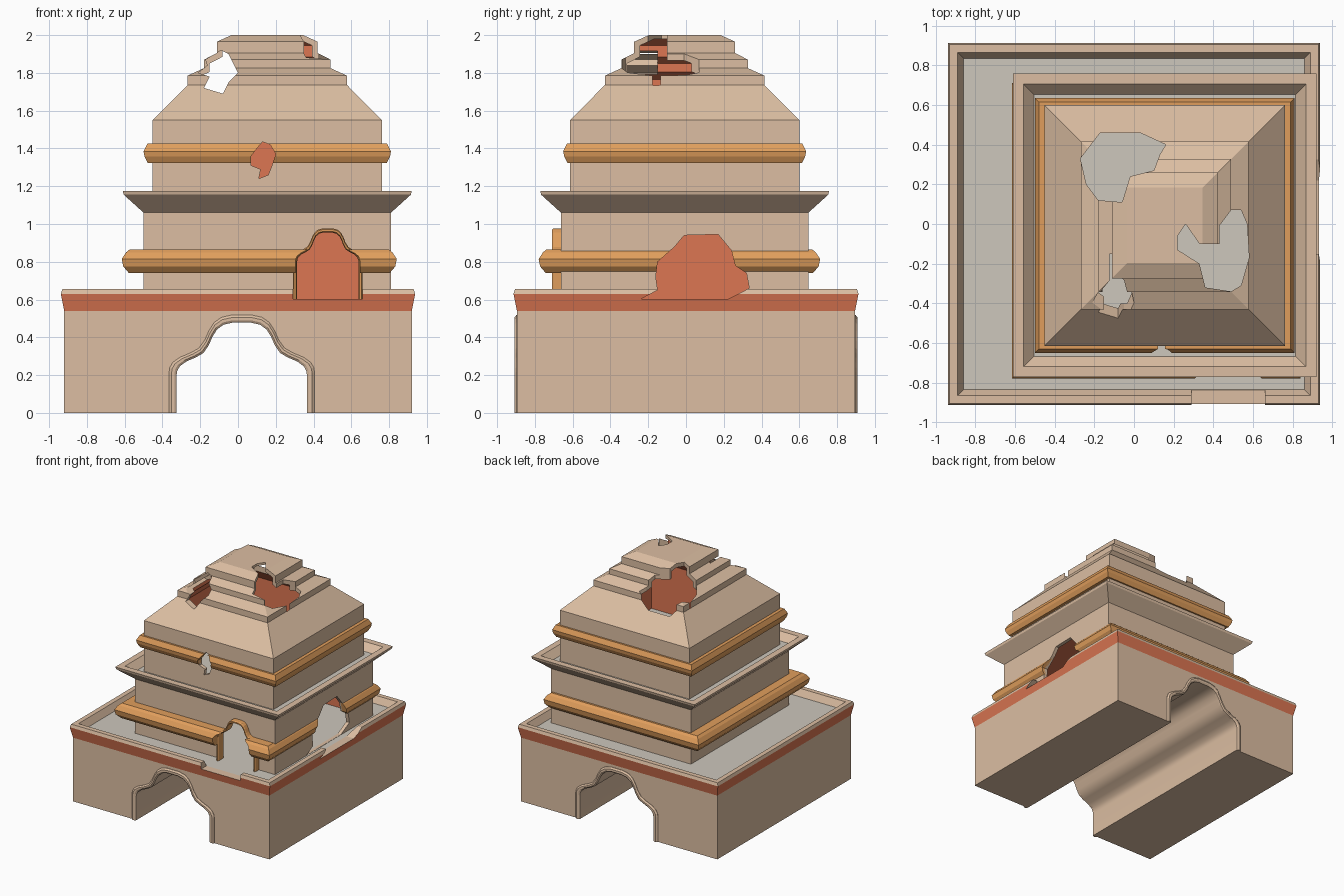
import bpy
import bmesh

cube = bpy.data.objects.get("Cube")
if cube:
    bpy.data.objects.remove(cube)


def material(name, rgb):
    lin = [((c / 255 + 0.055) / 1.055) ** 2.4 for c in rgb]
    m = bpy.data.materials.new(name)
    m.use_nodes = True
    m.diffuse_color = (*lin, 1)
    m.node_tree.nodes["Principled BSDF"].inputs["Base Color"].default_value = (*lin, 1)
    return m


TAN = material("tan_plaster", (220, 190, 162))
RED = material("terracotta", (220, 118, 82))
GREY = material("grey_floor", (205, 199, 188))
ORANGE = material("ochre_trim", (224, 158, 92))
WALLS = (TAN, RED, GREY)
TOWER = (0.155, -0.007)


def finish(name, bm, mats=()):
    bmesh.ops.recalc_face_normals(bm, faces=bm.faces)
    mesh = bpy.data.meshes.new(name)
    bm.to_mesh(mesh)
    bm.free()
    ob = bpy.data.objects.new(name, mesh)
    bpy.context.collection.objects.link(ob)
    for m in mats:
        mesh.materials.append(m)
    return ob


def square_loft(name, rings, mats, centre=TOWER, extra_y=0, shift=(0, 0), caps=None):
    """Loft square rings (half size, z, slot); closed loop unless cap slots are given."""
    bm = bmesh.new()
    loops = []
    for r, z, _ in rings:
        sx, sy = shift if r > 0.65 else (0, 0)
        loops.append([bm.verts.new((centre[0] + sx + i * r,
                                    centre[1] + sy + j * (r + extra_y), z))
                      for i, j in ((-1, -1), (1, -1), (1, 1), (-1, 1))])
    n = len(loops)
    for k in range(n - 1 if caps else n):
        a, b = loops[k], loops[(k + 1) % n]
        for i in range(4):
            j = (i + 1) % 4
            bm.faces.new((a[i], a[j], b[j], b[i])).material_index = rings[k][2]
    if caps:
        bm.faces.new(loops[0]).material_index = caps[0]
        bm.faces.new(loops[-1]).material_index = caps[1]
    return finish(name, bm, mats)


def place(axis, u, v, d):
    return {"x": (d, u, v), "y": (u, d, v), "z": (u, v, d)}[axis]


def cut(targets, outline, axis, near, far):
    """Cut a prism with the given outline out of each target."""
    bm = bmesh.new()
    a, b = [[bm.verts.new(place(axis, u, v, d)) for u, v in outline] for d in (near, far)]
    bm.faces.new(a)
    bm.faces.new(b)
    for i in range(len(a)):
        j = (i + 1) % len(a)
        bm.faces.new((a[i], a[j], b[j], b[i]))
    cutter = finish("cutter", bm)
    cutter.hide_render = True
    for ob in targets:
        mod = ob.modifiers.new("cut", "BOOLEAN")
        mod.operation = "DIFFERENCE"
        mod.solver = "EXACT"
        mod.object = cutter
        bpy.context.view_layer.objects.active = ob
        bpy.ops.object.modifier_apply(modifier=mod.name)
    bpy.data.objects.remove(cutter)


OGEE = ((1, 0), (0.99, 0.08), (0.95, 0.17), (0.85, 0.26), (0.7, 0.34), (0.59, 0.42),
        (0.51, 0.56), (0.45, 0.73), (0.38, 0.87), (0.28, 0.96), (0.14, 1))


def arch(cx, half, spring, height, z0, foot=0):
    side = [(half, -foot)] + [(half * u, spring + (height - spring) * t) for u, t in OGEE]
    return [(cx - x, z0 + z) for x, z in side] + [(cx + x, z0 + z) for x, z in reversed(side)]


def arch_trim(name, shape, steps, mat):
    """Moulding round an arch; steps are (outward growth, y)."""
    cx, half, spring, height, z0 = shape
    bm = bmesh.new()
    loops = [[bm.verts.new((x, y, z)) for x, z in
              arch(cx, half + g, spring + g * 0.4, height + g, z0)] for g, y in steps]
    for a, b in zip(loops, loops[1:] + loops[:1]):
        for i in range(len(a) - 1):
            bm.faces.new((a[i], a[i + 1], b[i + 1], b[i]))
    for end in (0, -1):
        bm.faces.new([lp[end] for lp in loops])
    return finish(name, bm, (mat,))


# Base block with red cornice, parapet and sunken terrace
base = square_loft("base", [(0.92, 0, 0), (0.92, 0.54, 1), (0.938, 0.63, 0), (0.93, 0.655, 0),
                            (0.89, 0.655, 0), (0.86, 0.6, 0)],
                   WALLS, (0, 0), -0.025, caps=(0, 2))

# Lower storey, eave slab and lower moulding
lower = square_loft("lower_wall", [(0.655, 0.6, 0), (0.655, 1.06, 0), (0.625, 1.06, 1),
                                   (0.625, 0.6, 0)], WALLS)
square_loft("eave", [(0.655, 1.06, 0), (0.76, 1.155, 0), (0.765, 1.175, 0),
                     (0.712, 1.175, 0), (0.66, 1.12, 0)], WALLS, caps=(1, 2))
lower_band = square_loft("lower_moulding", [
    (0.64, 0.745, 0), (0.69, 0.74, 0), (0.72, 0.775, 0), (0.728, 0.815, 0),
    (0.705, 0.85, 0), (0.685, 0.866, 0), (0.64, 0.866, 0)],
    (ORANGE,), extra_y=0.017, shift=(-0.0425, -0.028))

# Upper storey and stepped roof as one hollow shell
outer = [(0.607, 1.12), (0.607, 1.55), (0.423, 1.735), (0.423, 1.785), (0.335, 1.825),
         (0.335, 1.87), (0.267, 1.905), (0.267, 1.965), (0.19, 2.0)]
inner = [(r - 0.03, max(z - 0.02, 1.12), 1) for r, z in reversed(outer)]
roof = square_loft("upper_wall_and_roof", inner + [(r, z, 0) for r, z in outer],
                   WALLS, caps=(1, 0))
upper_band = square_loft("upper_moulding", [
    (0.6, 1.322, 0), (0.632, 1.322, 0), (0.65, 1.357, 0), (0.655, 1.385, 0),
    (0.635, 1.425, 0), (0.6, 1.425, 0)], (ORANGE,), extra_y=-0.012)

# Tunnel through the base with a moulding at each end
tunnel = (0.02, 0.345, 0.2, 0.478, 0)
cut([base], arch(*tunnel, foot=0.1), "y", -1.2, 1.2)
for p in base.data.polygons:
    x, y, z = p.center
    p.use_smooth = abs(p.normal.y) < 0.01 and abs(x - 0.02) < 0.346 and 0.01 < z < 0.5
for s, name in ((-1, "front_tunnel_trim"), (1, "back_tunnel_trim")):
    arch_trim(name, tunnel, [(0, s * 0.88), (0, s * 0.9), (0.012, s * 0.908),
                             (0.027, s * 0.908), (0.04, s * 0.898), (0.04, s * 0.88)], TAN)

# Doorway with its moulding and the gap in the parapet
door = (0.475, 0.162, 0.2, 0.355, 0.6)
cut([lower, lower_band], arch(0.475, 0.17, 0.203, 0.362, 0.6, 0.05), "y", -0.9, -0.5)
arch_trim("door_trim", door, [(0, -0.64), (0, -0.7), (0.006, -0.71), (0.016, -0.71),
                              (0.022, -0.7), (0.022, -0.64)], ORANGE)
cut([base], [(0.29, 0.602), (0.66, 0.602), (0.66, 0.8), (0.29, 0.8)], "y", -1.1, -0.8)

# Broken opening in the right wall, moulding and parapet
cut([lower, lower_band, base],
    [(-0.24, 0.602), (-0.15, 0.65), (-0.16, 0.72), (-0.15, 0.8), (-0.06, 0.88), (-0.01, 0.94),
     (0.17, 0.945), (0.24, 0.86), (0.26, 0.78), (0.32, 0.74), (0.335, 0.66), (0.22, 0.602)],
    "x", 0.6, 1.1)

# Small break in the upper front wall
cut([roof, upper_band],
    [(0.07, 1.36), (0.1, 1.4), (0.13, 1.435), (0.17, 1.42), (0.2, 1.37), (0.18, 1.31),
     (0.16, 1.26), (0.11, 1.24), (0.12, 1.29), (0.07, 1.31)], "y", -0.8, -0.5)

# Roof breaks: back, right and front
cut([roof], [(-0.27, 0.33), (-0.17, 0.46), (0.03, 0.46), (0.16, 0.4), (0.13, 0.35), (0.1, 0.27),
             (-0.02, 0.24), (-0.06, 0.11), (-0.18, 0.12), (-0.24, 0.2)], "z", 1.5, 2.2)
cut([roof], [(0.22, -0.06), (0.26, 0.0), (0.33, -0.1), (0.43, -0.1), (0.43, -0.01),
             (0.49, 0.07), (0.54, 0.07), (0.57, 0.0), (0.58, -0.17), (0.54, -0.31),
             (0.49, -0.34), (0.36, -0.32), (0.33, -0.2), (0.22, -0.13)], "z", 1.6, 2.2)
cut([roof], [(-0.21, 1.8), (-0.16, 1.84), (-0.17, 1.87), (-0.09, 1.92), (-0.05, 1.9), (0, 1.8),
             (-0.05, 1.75), (-0.08, 1.69), (-0.18, 1.72), (-0.15, 1.78)], "y", -0.8, -0.15)
